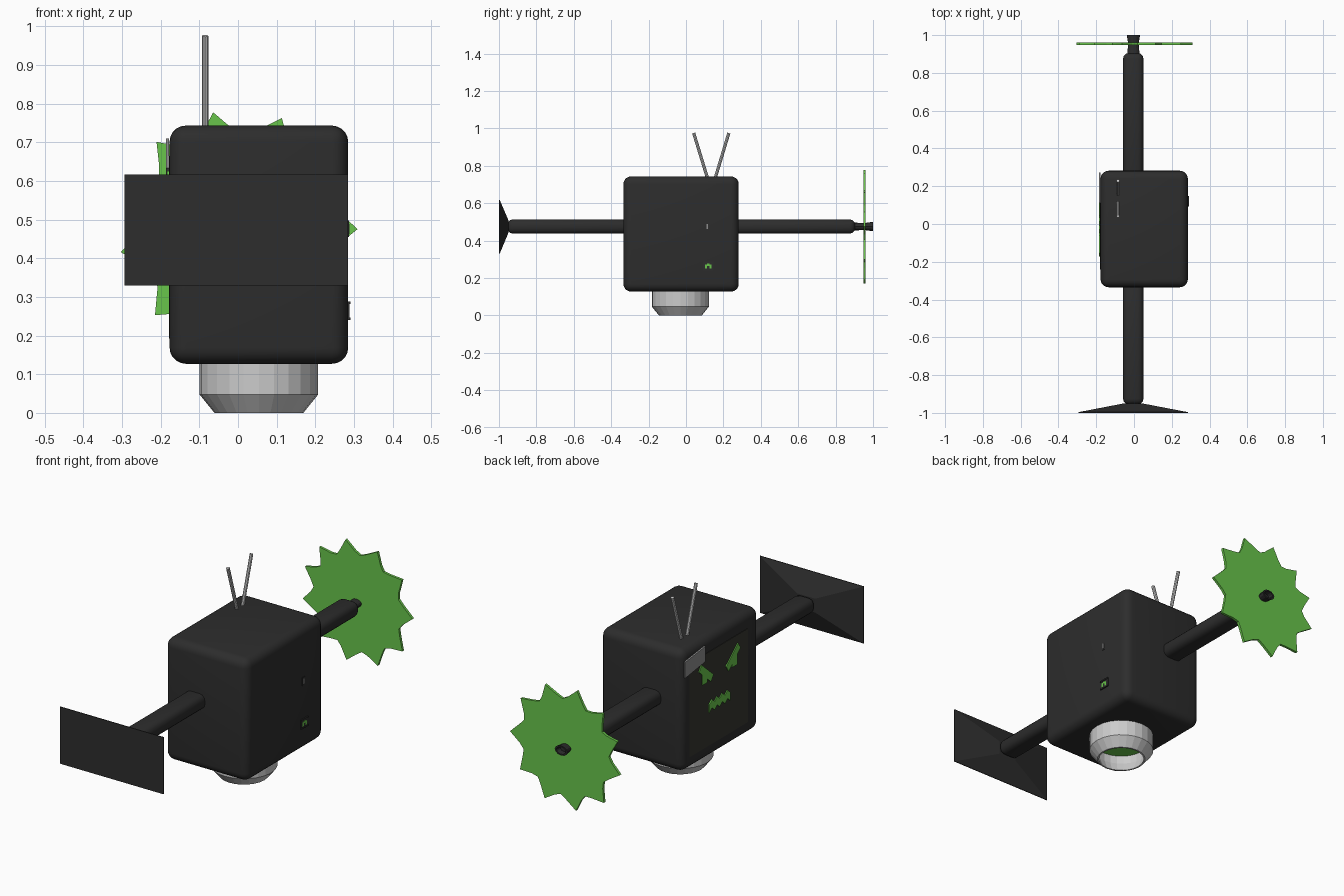
import bpy, bmesh, math
from math import sin, cos, pi, radians
from mathutils import Vector

if "Cube" in bpy.data.objects:
    bpy.data.objects.remove(bpy.data.objects["Cube"])


def mat(name, r, g, b):
    m = bpy.data.materials.new(name)
    m.diffuse_color = (r, g, b, 1)
    m.use_nodes = True
    m.node_tree.nodes["Principled BSDF"].inputs["Base Color"].default_value = m.diffuse_color
    return m


BLACK = mat("matte black", 0.026, 0.026, 0.026)
SCREEN = mat("screen grey", 0.036, 0.036, 0.030)
GREEN = mat("bright green", 0.14, 0.56, 0.07)
SILVER = mat("light silver", 0.60, 0.60, 0.60)
GREY = mat("mid grey", 0.27, 0.27, 0.27)


def finish(bm, name, m):
    bmesh.ops.recalc_face_normals(bm, faces=bm.faces)
    me = bpy.data.meshes.new(name)
    bm.to_mesh(me)
    bm.free()
    ob = bpy.data.objects.new(name, me)
    ob.data.materials.append(m)
    bpy.context.collection.objects.link(ob)
    return ob


def loft(name, rings, m, closed=False):
    """Skin a list of point rings; cap the ends, or join last to first."""
    bm = bmesh.new()
    vs = [[bm.verts.new(p) for p in r] for r in rings]
    n = len(vs[0])
    pairs = list(zip(vs, vs[1:])) + ([(vs[-1], vs[0])] if closed else [])
    for a, b in pairs:
        for i in range(n):
            j = (i + 1) % n
            bm.faces.new((a[i], a[j], b[j], b[i]))
    if not closed:
        bm.faces.new(vs[0])
        bm.faces.new(vs[-1])
    return finish(bm, name, m)


def box(name, lo, hi, m, bevel=0, seg=4):
    bm = bmesh.new()
    bmesh.ops.create_cube(bm, size=1)
    for v in bm.verts:
        v.co = Vector([(l + h) / 2 + c * (h - l) for l, h, c in zip(lo, hi, v.co)])
    if bevel:
        bmesh.ops.bevel(bm, geom=bm.edges[:], offset=bevel, segments=seg,
                        profile=0.5, affect='EDGES')
    ob = finish(bm, name, m)
    if bevel:
        bpy.context.view_layer.objects.active = ob
        ob.select_set(True)
        bpy.ops.object.shade_smooth_by_angle(angle=radians(35))
        ob.select_set(False)
    return ob


def side_plate(name, yz, x0, x1, m):
    """Thin plate in the y-z plane."""
    return loft(name, [[(x, y, z) for y, z in yz] for x in (x0, x1)], m)


def rect_xz(x0, x1, z0, z1, y):
    return [(x0, y, z0), (x1, y, z0), (x1, y, z1), (x0, y, z1)]


# rounded body and the two arms
box("body", (-0.177, -0.335, 0.127), (0.285, 0.282, 0.743), BLACK, 0.042, 5)
box("front_arm", (-0.058, -0.955, 0.437), (0.05, -0.30, 0.513), BLACK, 0.03, 3)
box("back_arm", (-0.058, 0.25, 0.437), (0.05, 0.905, 0.513), BLACK, 0.03, 3)

# flared paddle on the front arm
loft("paddle", [rect_xz(-0.293, 0.285, 0.33, 0.617, -1.0),
                rect_xz(-0.293, 0.285, 0.33, 0.617, -0.996),
                rect_xz(-0.055, 0.045, 0.44, 0.51, -0.95)], BLACK)

# saw blade with slightly uneven teeth
tips = [0, 36, 68.5, 102, 133, 160, 191, 226, 259, 292, 325]
outline = []
for a, b in zip(tips, tips[1:] + [360]):
    outline += [(a, 0.309), (a + (b - a) * 0.3, 0.262),
                (a + (b - a) * 0.52, 0.243), (a + (b - a) * 0.72, 0.258)]
loft("saw_blade", [[(r * cos(radians(a)), y, 0.475 + r * sin(radians(a)))
                    for a, r in outline] for y in (0.948, 0.961)], GREEN)

# waisted hub with a shallow recess in its end
hub = [(0.89, 0.033, 0.021), (0.955, 0.028, 0.019), (1.0, 0.035, 0.025),
       (1.0, 0.026, 0.018), (0.975, 0.022, 0.015)]
loft("saw_hub", [[(-0.003 + rx * cos(2 * pi * i / 12), y, 0.475 + rz * sin(2 * pi * i / 12))
                  for i in range(12)] for y, rx, rz in hub], BLACK)


# hollow thruster base with glowing disc inside
def ring(r, z, n=24):
    return [(0.054 + r * cos(2 * pi * i / n), -0.03 + r * sin(2 * pi * i / n), z)
            for i in range(n)]


loft("thruster", [ring(0.153, 0.135), ring(0.153, 0.047), ring(0.115, 0),
                  ring(0.107, 0), ring(0.125, 0.047), ring(0.125, 0.135)], SILVER, True)
loft("thruster_glow", [ring(0.127, 0.088), ring(0.127, 0.094)], GREEN)

# antennae
for name, y0, y1 in (("front_antenna", 0.119, 0.041), ("back_antenna", 0.152, 0.229)):
    a, b = Vector((-0.085, y0, 0.72)), Vector((-0.085, y1, 0.975))
    d = (b - a).normalized()
    u, w = Vector((1, 0, 0)), d.cross(Vector((1, 0, 0)))
    loft(name, [[p + 0.0085 * (u * cos(pi * i / 4) + w * sin(pi * i / 4))
                 for i in range(8)] for p in (a, b)], SILVER)

# face screen on the left side
side_plate("screen", [(-0.24, 0.193), (0.226, 0.193), (0.226, 0.665), (-0.24, 0.665)],
           -0.179, -0.17, SCREEN)

# slanted eyes, mirrored about the screen centre
for s, name in ((1, "back"), (-1, "front")):
    c = -0.008
    brow = [(0.145, 0.625), (0.165, 0.595), (0.070, 0.512), (0.050, 0.542)]
    pupil = [(0.138, 0.572), (0.138, 0.520), (0.100, 0.520), (0.100, 0.539)]
    for part, pts in (("eye", brow), ("pupil", pupil)):
        side_plate(name + "_" + part, [(c + s * y, z) for y, z in pts],
                   -0.184, -0.177, GREEN)

# jagged mouth: upper zigzag and matching lower zigzag
n = 8
top = [(0.075 - 0.165 * i / n, 0.402 + (0.018 if i % 2 else 0)) for i in range(n + 1)]
low = [(y, z - 0.042) for y, z in reversed(top)]
side_plate("mouth", top + low, -0.184, -0.177, GREEN)

# grey patch over the screen corner
side_plate("patch", [(0.272, 0.61), (0.272, 0.69), (0.11, 0.71), (0.11, 0.633)],
           -0.186, -0.178, GREY)

# socket on the right side: frame, green pins, small slot above
box("socket", (0.28, 0.092, 0.24), (0.288, 0.148, 0.288), BLACK)
for z0, z1 in ((0.24, 0.247), (0.281, 0.288)):
    box("socket_rim", (0.28, 0.092, z0), (0.291, 0.148, z1), BLACK)
for y0, y1, z0, z1 in ((0.102, 0.112, 0.25, 0.272), (0.126, 0.136, 0.25, 0.272),
                       (0.112, 0.126, 0.264, 0.276)):
    box("socket_pin", (0.28, y0, z0), (0.289, y1, z1), GREEN)
box("slot_rim", (0.28, 0.103, 0.455), (0.287, 0.125, 0.497), BLACK)
box("slot", (0.28, 0.109, 0.463), (0.288, 0.117, 0.489), GREY)
